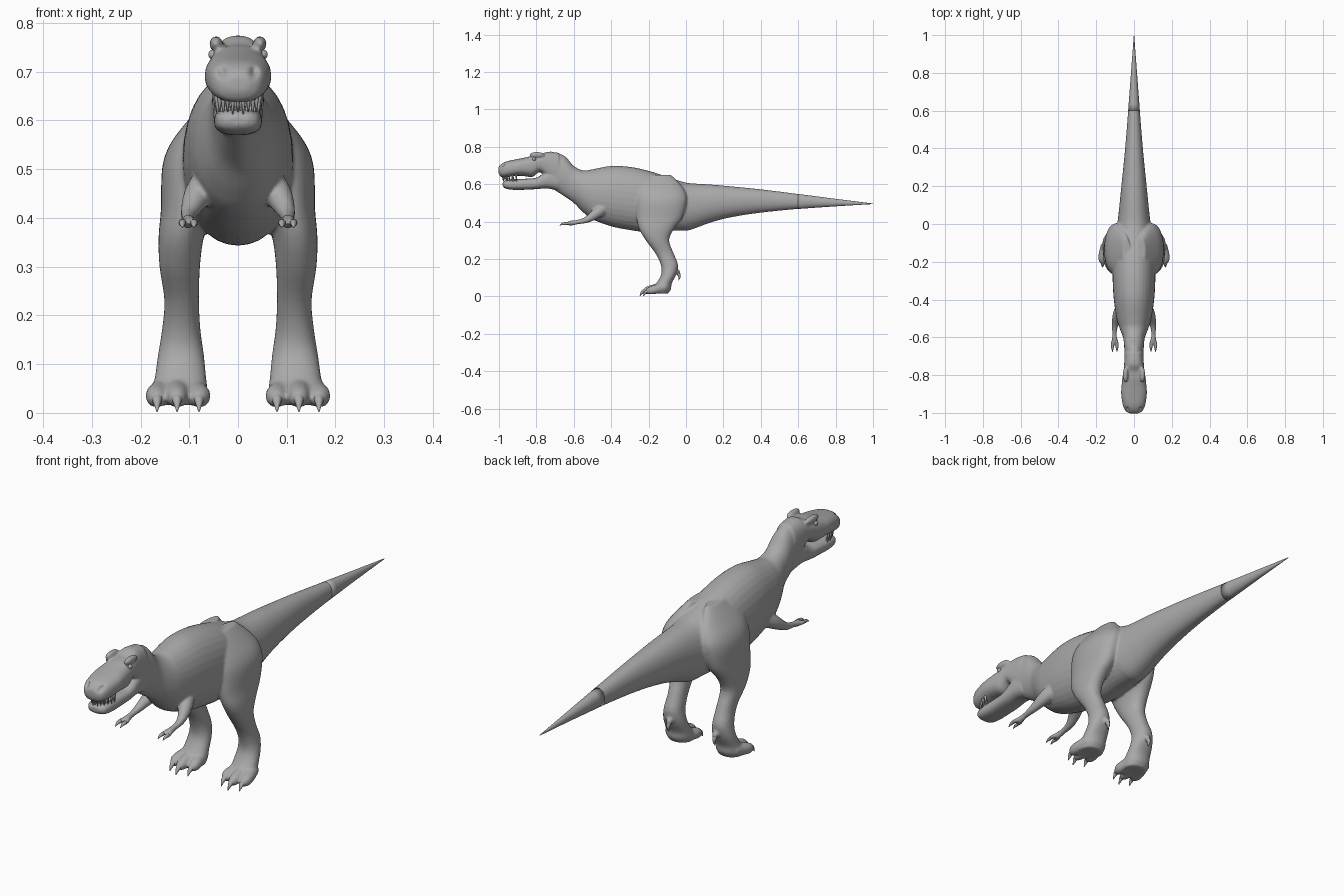
import bpy, bmesh, math
from mathutils import Vector

if "Cube" in bpy.data.objects:
    bpy.data.objects.remove(bpy.data.objects["Cube"])

grey = bpy.data.materials.new("grey skin")
grey.diffuse_color = (0.4, 0.4, 0.4, 1)
grey.use_nodes = True
grey.node_tree.nodes["Principled BSDF"].inputs["Base Color"].default_value = grey.diffuse_color


def spline(rows, steps=4):
    """Catmull-Rom interpolation through rows of numbers."""
    out = []
    for i in range(len(rows) - 1):
        p = [Vector(rows[max(0, min(len(rows) - 1, i + k))]) for k in (-1, 0, 1, 2)]
        for s in range(steps):
            t = s / steps
            out.append(0.5 * (2 * p[1] + (p[2] - p[0]) * t
                       + (2 * p[0] - 5 * p[1] + 4 * p[2] - p[3]) * t * t
                       + (3 * p[1] - p[0] - 3 * p[2] + p[3]) * t ** 3))
    return out + [Vector(rows[-1])]


def skin(bm, rings):
    vs = [[bm.verts.new(c) for c in r] for r in rings]
    n = len(vs[0])
    for a, b in zip(vs, vs[1:]):
        for i in range(n):
            bm.faces.new((a[i], a[(i + 1) % n], b[(i + 1) % n], b[i]))
    bm.faces.new(vs[0])
    bm.faces.new(vs[-1][::-1])


def loft(bm, rows, axis, side=1, power=2.1, n=32):
    """Rows are (position along axis, x0, x1, other0, other1)."""
    rings = []
    for t, x0, x1, v0, v1 in spline(rows):
        ring = []
        for i in range(n):
            a = 2 * math.pi * i / n
            c, s = math.cos(a), math.sin(a)
            x = (x0 + x1) / 2 + (x1 - x0) / 2 * math.copysign(abs(c) ** (2 / power), c)
            v = (v0 + v1) / 2 + (v1 - v0) / 2 * math.copysign(abs(s) ** (2 / power), s)
            ring.append((side * x, t, v) if axis == 'y' else (side * x, v, t))
        rings.append(ring)
    skin(bm, rings)


def tube(bm, pts, side=1, n=12):
    """Round tube through (x, y, z, radius) points."""
    p = spline(pts)
    rings = []
    for i, q in enumerate(p):
        d = (p[min(i + 1, len(p) - 1)] - p[max(i - 1, 0)]).to_3d().normalized()
        u = d.cross(Vector((1, 0, 0.1))).normalized()
        w = d.cross(u)
        ring = [q.to_3d() + q[3] * (u * math.cos(2 * math.pi * k / n) + w * math.sin(2 * math.pi * k / n))
                for k in range(n)]
        rings.append([(side * c.x, c.y, c.z) for c in ring])
    skin(bm, rings)


def ball(bm, centre, radii):
    r = bmesh.ops.create_uvsphere(bm, u_segments=20, v_segments=12, radius=1)
    for v in r["verts"]:
        v.co = Vector([c + a * b for c, a, b in zip(centre, v.co, radii)])


def finish(name, bm):
    bmesh.ops.recalc_face_normals(bm, faces=bm.faces)
    me = bpy.data.meshes.new(name)
    bm.to_mesh(me)
    bm.free()
    for f in me.polygons:
        f.use_smooth = True
    me.materials.append(grey)
    ob = bpy.data.objects.new(name, me)
    bpy.context.collection.objects.link(ob)
    return ob


def sym(rows):
    """(y, bottom, top, half width) to loft rows."""
    return [(y, -w, w, b, t) for y, b, t, w in rows]


# Neck, torso and tail profile
trunk = sym([(-.72, .58, .775, .048), (-.65, .535, .752, .052), (-.6, .5, .698, .058),
             (-.55, .45, .674, .077), (-.5, .412, .680, .092), (-.4, .375, .698, .107),
             (-.3, .355, .693, .113), (-.2, .343, .672, .113), (-.1, .35, .64, .106),
             (-.03, .352, .617, .095), (.02, .355, .606, .086), (.14, .398, .598, .073),
             (.25, .425, .588, .062), (.4, .448, .573, .047), (.6, .468, .548, .031),
             (.8, .482, .522, .016), (1, .494, .497, .001)])
body = bmesh.new()
loft(body, trunk[:-1], 'y')

# Upper head and lower jaw
loft(body, sym([(-1.003, .66, .69, .022), (-.99, .64, .706, .044), (-.96, .638, .722, .059),
                (-.9, .645, .735, .068), (-.86, .643, .743, .066), (-.82, .64, .752, .062),
                (-.78, .665, .757, .056), (-.74, .63, .774, .052), (-.68, .58, .768, .05)]),
     'y', power=2.5)
loft(body, sym([(-.98, .59, .61, .022), (-.965, .577, .62, .042), (-.92, .57, .627, .049),
                (-.85, .571, .63, .049), (-.8, .574, .635, .05), (-.74, .577, .67, .05),
                (-.68, .565, .68, .048)]), 'y', power=2.6)

# Leg rows: z, inner x, outer x, front y, back y
leg = [(.65, .02, .06, -.21, -.08), (.60, .02, .103, -.265, -.03), (.55, .02, .14, -.27, 0),
       (.5, .03, .156, -.27, .003), (.42, .05, .158, -.265, -.02), (.36, .07, .163, -.25, -.065),
       (.3, .078, .161, -.215, -.09), (.23, .08, .151, -.163, -.066), (.17, .077, .156, -.135, -.043),
       (.12, .07, .164, -.132, -.052), (.07, .065, .171, -.16, -.076), (.04, .062, .176, -.195, -.08),
       (.016, .068, .17, -.195, -.095)]
toes = [(.08, 0.018), (.125, 0), (.166, 0.018)]
claws = bmesh.new()
for s in (1, -1):
    loft(body, leg, 'z', s, 2.2)
    for x, back in toes:
        tube(body, [(.125 * .4 + x * .6, -.13 + back, .05, .026), (x, -.19 + back, .036, .024),
                    (x, -.215 + back, .03, .019), (x, -.23 + back, .027, .01)], s)
        tube(claws, [(x, -.21 + back, .034, .013), (x, -.232 + back, .024, .009),
                     (x, -.247 + back, .002, .001)], s)
    # Rear claw on the ankle
    tube(body, [(.115, -.07, .14, .02), (.11, -.045, .13, .014), (.11, -.038, .118, .009)], s)
    tube(claws, [(.11, -.043, .125, .01), (.11, -.035, .108, .007), (.11, -.04, .085, .001)], s)
    # Arm with two fingers
    tube(body, [(.05, -.43, .48, .04), (.082, -.475, .447, .03), (.1, -.53, .411, .018),
                (.103, -.58, .398, .012), (.102, -.615, .392, .014), (.102, -.632, .391, .009)], s)
    for x in (.09, .114):
        tube(body, [(.102, -.60, .393, .009), (x, -.63, .391, .009), (x, -.652, .388, .007)], s)
        tube(claws, [(x, -.642, .39, .008), (x, -.66, .388, .006), (x, -.677, .38, .001)], s)
    # Brow ridge
    ball(body, (s * .045, -.797, .757), (.014, .042, .016))

# Fuse the flesh into one smooth surface
raw = finish("raw_body", body)
mod = raw.modifiers.new("fuse", 'REMESH')
mod.mode = 'VOXEL'
mod.voxel_size = .005
mod.use_smooth_shade = True
mod = raw.modifiers.new("soften", 'SMOOTH')
mod.factor = .5
mod.iterations = 6
dg = bpy.context.evaluated_depsgraph_get()
mesh = bpy.data.meshes.new_from_object(raw.evaluated_get(dg))
bpy.data.objects.remove(raw)
mesh.materials.clear()
mesh.materials.append(grey)
for f in mesh.polygons:
    f.use_smooth = True
    f.material_index = 0
# Press in the nostrils
for v in mesh.vertices:
    if v.co.y < -.93 and v.co.z > .66:
        d2 = (abs(v.co.x) - .033) ** 2 + ((v.co.z - .70) * .75) ** 2
        v.co.y += .016 * math.exp(-d2 / (2 * .0055 ** 2))
bpy.context.collection.objects.link(bpy.data.objects.new("body", mesh))
finish("claws", claws)

# Sharp end of the tail
tip = bmesh.new()
loft(tip, trunk[-3:], 'y')
finish("tail_tip", tip)

# Eyes
eyes = bmesh.new()
for s in (1, -1):
    ball(eyes, (s * .051, -.812, .735), (.010, .010, .010))
finish("eyes", eyes)

# Teeth around the front of both jaws
teeth = bmesh.new()
for i in range(13):
    a = math.radians(-84 + 14 * i)
    x, y = .046 * math.sin(a), -.9 - .08 * math.cos(a)
    long = .04 if i % 2 else .033
    tube(teeth, [(x, y, .66, .006), (x, y, .645, .005), (x * .97, y + .003, .65 - long, .0008)], n=8)
    x, y = .04 * math.sin(a), -.9 - .062 * math.cos(a)
    tube(teeth, [(x, y, .61, .005), (x, y, .622, .004), (x, y, .64, .0008)], n=8)
finish("teeth", teeth)
